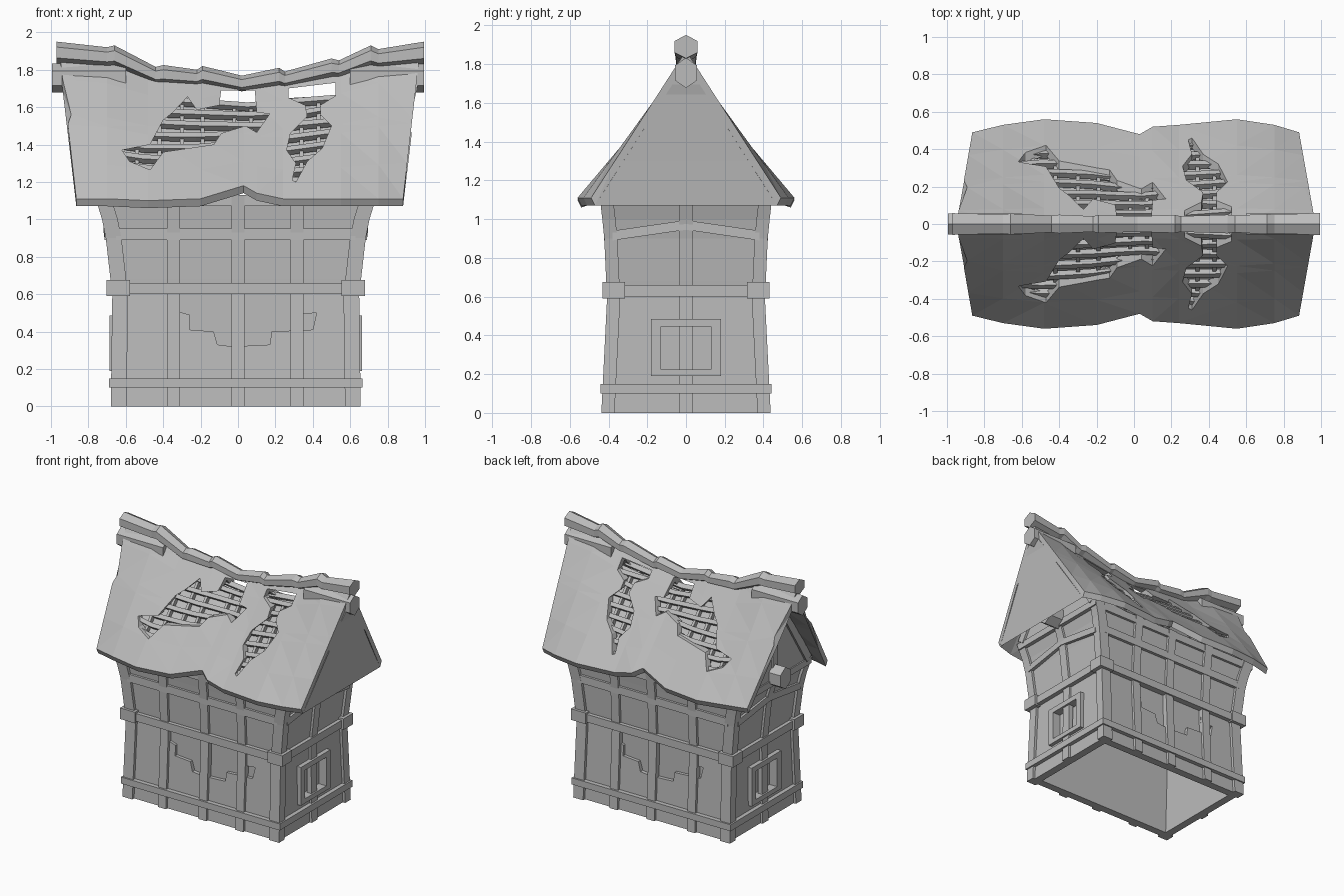
import bpy, bmesh, math, random
from mathutils import Vector

random.seed(4)
if "Cube" in bpy.data.objects:
    bpy.data.objects.remove(bpy.data.objects["Cube"])

grey = bpy.data.materials.new("plain_grey")
grey.use_nodes = True
grey.diffuse_color = (0.5, 0.5, 0.5, 1)
grey.node_tree.nodes["Principled BSDF"].inputs["Base Color"].default_value = (0.5, 0.5, 0.5, 1)

RECT = [(-1, -1), (1, -1), (1, 1), (-1, 1)]
HEX = [(math.sin(k * math.pi / 3), math.cos(k * math.pi / 3)) for k in range(6)]


def loft(name, rings, closed=False, triangles=False):
    """Skin a row of matching rings; cap the ends or close into a loop."""
    bm = bmesh.new()
    rows = [[bm.verts.new(p) for p in ring] for ring in rings]
    n = len(rows[0])
    pairs = list(zip(rows, rows[1:])) + ([(rows[-1], rows[0])] if closed else [])
    for a, b in pairs:
        for i in range(n):
            j = (i + 1) % n
            bm.faces.new((a[i], a[j], b[j], b[i]))
    if not closed:
        bm.faces.new(rows[0])
        bm.faces.new(rows[-1])
    if triangles:
        bmesh.ops.triangulate(bm, faces=bm.faces[:])
    bmesh.ops.recalc_face_normals(bm, faces=bm.faces[:])
    mesh = bpy.data.meshes.new(name)
    bm.to_mesh(mesh)
    bm.free()
    mesh.materials.append(grey)
    obj = bpy.data.objects.new(name, mesh)
    bpy.context.collection.objects.link(obj)
    return obj


def beam(name, path, a, b, section=RECT):
    """Sweep a section, spanned by half vectors a and b, along a path."""
    a, b = Vector(a), Vector(b)
    return loft(name, [[Vector(p) + a * u + b * v for u, v in section] for p in path])


def box(name, x0, x1, y0, y1, z0, z1):
    return loft(name, [[(x0, y0, z), (x1, y0, z), (x1, y1, z), (x0, y1, z)] for z in (z0, z1)])


def cut(obj, cutters):
    for c in cutters:
        c.hide_render = True
        mod = obj.modifiers.new("cut", "BOOLEAN")
        mod.object, mod.operation, mod.solver = c, "DIFFERENCE", "EXACT"
    graph = bpy.context.evaluated_depsgraph_get()
    graph.update()
    obj.data = bpy.data.meshes.new_from_object(obj.evaluated_get(graph))
    obj.modifiers.clear()
    for c in cutters:
        bpy.data.objects.remove(c)


def lerp_table(table, x):
    """Linear lookup in rows of (key, values...)."""
    x = min(max(x, table[0][0]), table[-1][0])
    for p, q in zip(table, table[1:]):
        if x <= q[0]:
            f = (x - p[0]) / (q[0] - p[0])
            return [u + (v - u) * f for u, v in zip(p[1:], q[1:])]


# ---- flared walls: height, half length, half depth
CX = -0.012
WALL = [(0, .648, .415), (.6, .64, .385), (.68, .65, .39), (.9, .675, .4), (1.0, .695, .41), (1.13, .735, .425)]


def wall_ring(z, hx, hy, inset):
    return [(CX + u * (hx - inset), v * (hy - inset), z) for u, v in RECT]


walls = loft("walls", [wall_ring(*w, 0) for w in WALL] + [wall_ring(*w, .06) for w in WALL[::-1]], closed=True)

# broken plaster recess on both long sides, window recess on both ends
BROKEN = [(-.33, .51), (-.26, .49), (-.26, .41), (-.13, .40), (-.11, .33), (-.03, .32), (.17, .33),
          (.18, .40), (.40, .41), (.42, .5), (.31, .49), (.31, .6), (-.33, .6)]
cutters = []
for s in (-1, 1):
    cutters.append(loft("plaster_cutter", [[(-s * x, s * y, z) for x, z in BROKEN] for y in (.37, .6)]))
    cutters.append(box("window_cutter", *sorted((CX + s * .61, CX + s * .8)), -.13, .13, .225, .445))
cut(walls, cutters)

# ---- timber frame
for s in (-1, 1):
    side = "front" if s < 0 else "back"
    end = "left" if s > 0 else "right"
    for x in (-.345, 0, .315):
        beam(side + "_post", [(x, s * hy, z) for z, hx, hy in WALL], (.034, 0, 0), (0, .02, 0))
    beam(end + "_post", [(CX + s * hx, 0, z) for z, hx, hy in WALL], (0, .035, 0), (.018, 0, 0))
    for t in (-1, 1):
        beam("corner_post", [(CX + s * (hx - .022), t * (hy - .012), z) for z, hx, hy in WALL],
             (.042, 0, 0), (0, .034, 0))
        box("corner_block", *sorted((CX + s * .565, CX + s * .692)), *sorted((t * .315, t * .432)), .59, .675)
    # horizontal bands
    box(side + "_sill_band", CX - .678, CX + .678, *sorted((s * .385, s * .442)), .10, .15)
    box(end + "_sill_band", *sorted((CX + s * .61, CX + s * .678)), -.442, .442, .10, .15)
    box(side + "_middle_band", CX - .66, CX + .66, *sorted((s * .36, s * .418)), .60, .66)
    box(end + "_middle_band", *sorted((CX + s * .61, CX + s * .675)), -.4, .4, .60, .66)
    box(side + "_upper_band", CX - .64, CX + .64, *sorted((s * .37, s * .423)), .89, .95)
    box(side + "_wall_plate", CX - .72, CX + .72, *sorted((s * .39, s * .437)), 1.07, 1.13)
    beam(end + "_arched_band", [(CX + s * .683, -.38, .915), (CX + s * .69, 0, .97), (CX + s * .683, .38, .915)],
         (.018, 0, 0), (0, 0, .025))

    # window frame made of four bars
    fx = sorted((CX + s * .63, CX + s * .675))
    for z0, z1 in ((.19, .225), (.445, .485)):
        box(end + "_window_bar", *fx, -.18, .18, z0, z1)
    for y0, y1 in ((-.18, -.13), (.13, .18)):
        box(end + "_window_jamb", *fx, y0, y1, .225, .445)

    # gable with its timbers
    gx = CX + s * .72
    gable = [(-.425, 1.1), (.425, 1.1), (.425, 1.14), (0, 1.79), (-.425, 1.14)]
    loft(end + "_gable", [[(gx + d, y, z) for y, z in gable] for d in (-.02, .02)])
    box(end + "_gable_tie", gx - .03, gx + .03, -.44, .44, 1.08, 1.13)
    box(end + "_king_post", gx - .03, gx + .035, -.03, .03, 1.1, 1.76)
    for t in (-1, 1):
        beam(end + "_gable_rafter", [(gx, t * .405, 1.13), (gx, t * .01, 1.75)], (.037, 0, 0), (0, t * .025, .017))
    # projecting beam ends
    beam(end + "_tie_beam_end", [(s * .6, 0, 1.155), (s * .85, 0, 1.155)], (0, .075, 0), (0, 0, .085), HEX)
    beam(end + "_purlin_end", [(s * .6, 0, 1.755), (s * .995, 0, 1.755)], (0, .065, 0), (0, 0, .078), HEX)

# ---- sagging roof: x, ridge height, eave reach, eave height
ROOF = [(-.95, 1.86, .49, 1.11), (-.7, 1.835, .53, 1.11), (-.48, 1.765, .56, 1.10), (-.2, 1.74, .54, 1.11),
        (.03, 1.705, .48, 1.18), (.1, 1.71, .52, 1.14), (.24, 1.73, .53, 1.11), (.55, 1.775, .56, 1.11),
        (.75, 1.84, .53, 1.11), (.97, 1.87, .49, 1.11)]
STEPS = [-1, -.75, -.47, -.4, -.15, 0, .15, .4, .47, .75, 1]


def roof_point(x, v, drop=0):
    """Point on the roof; v runs from -1 at the front eave to 1 at the back."""
    ridge, reach, eave = lerp_table(ROOF, x)
    k = abs(v)
    return Vector((x, v * (reach - drop * .4), ridge + (eave - ridge) * k - drop * (1.3 - .5 * k)))


def roof_slab(name, columns, top, bottom, reach):
    rings = []
    for x in columns:
        ring = []
        for drop, steps in ((top, STEPS), (bottom, STEPS[::-1])):
            for v in steps:
                p = roof_point(x, v * reach, drop)
                if abs(x) > .9:  # ragged gable edge
                    p.x *= 1 - .09 * abs(v) - (.025 if abs(v) == .4 else 0)
                ring.append(p)
        rings.append(ring)
    return loft(name, rings, triangles=True)


roof = roof_slab("roof", [c[0] for c in ROOF], 0, .05, 1)
roof_slab("roof_underlay", [-.68] + [c[0] for c in ROOF[2:8]] + [.66], .09, .11, .84)

HOLE_WIDE = [(-.62, 1.37), (-.47, 1.40), (-.40, 1.53), (-.35, 1.57), (-.27, 1.655), (-.22, 1.585), (-.10, 1.61),
             (-.09, 1.69), (.09, 1.69), (.10, 1.57), (.17, 1.565), (.10, 1.465), (.04, 1.50), (-.09, 1.46),
             (-.13, 1.40), (-.40, 1.36), (-.47, 1.265), (-.58, 1.31)]
HOLE_TALL = [(.27, 1.70), (.52, 1.73), (.52, 1.66), (.44, 1.61), (.44, 1.56), (.5, 1.5), (.45, 1.38), (.37, 1.31),
             (.31, 1.20), (.29, 1.21), (.31, 1.30), (.26, 1.37), (.28, 1.46), (.37, 1.55), (.36, 1.61), (.27, 1.65)]
cut(roof, [loft("hole_cutter", [[(x, y, z) for x, z in hole] for y in (-1, 1)]) for hole in (HOLE_WIDE, HOLE_TALL)])

# battens and rafters showing in the holes
for s in (-1, 1):
    for x0, x1 in ((-.64, .19), (.23, .55)):
        for k in range(1, 9):
            tilt = random.uniform(-.025, .025)
            xs = [x0 + (x1 - x0) * i / 6 for i in range(7)]
            path = [roof_point(x, s * (k * .1 + tilt * (i / 3 - 1)), .045) for i, x in enumerate(xs)]
            beam("batten", path, (0, s * .01, -.012), (0, s * .013, .012))
    for x in (-.54, -.42, -.30, -.19, -.02, .07, .34, .43):
        beam("rafter", [roof_point(x, s * v, .065) for v in (.08, .4, .82)], (.01, 0, 0), (0, s * .012, .012))

# ---- crooked ridge cap: x, top height, half width
RIDGE = [(-.97, 1.95, .058), (-.7, 1.92, .052), (-.66, 1.93, .056), (-.44, 1.815, .045), (-.40, 1.825, .05),
         (-.22, 1.80, .042), (-.19, 1.82, .048), (.02, 1.768, .042), (.22, 1.81, .048), (.25, 1.79, .042),
         (.5, 1.86, .05), (.54, 1.85, .045), (.71, 1.93, .055), (.75, 1.91, .05), (.995, 1.95, .06)]
loft("ridge_cap", [[(x, u * w * 1.15, top - w + v * w) for u, v in HEX] for x, top, w in RIDGE])
